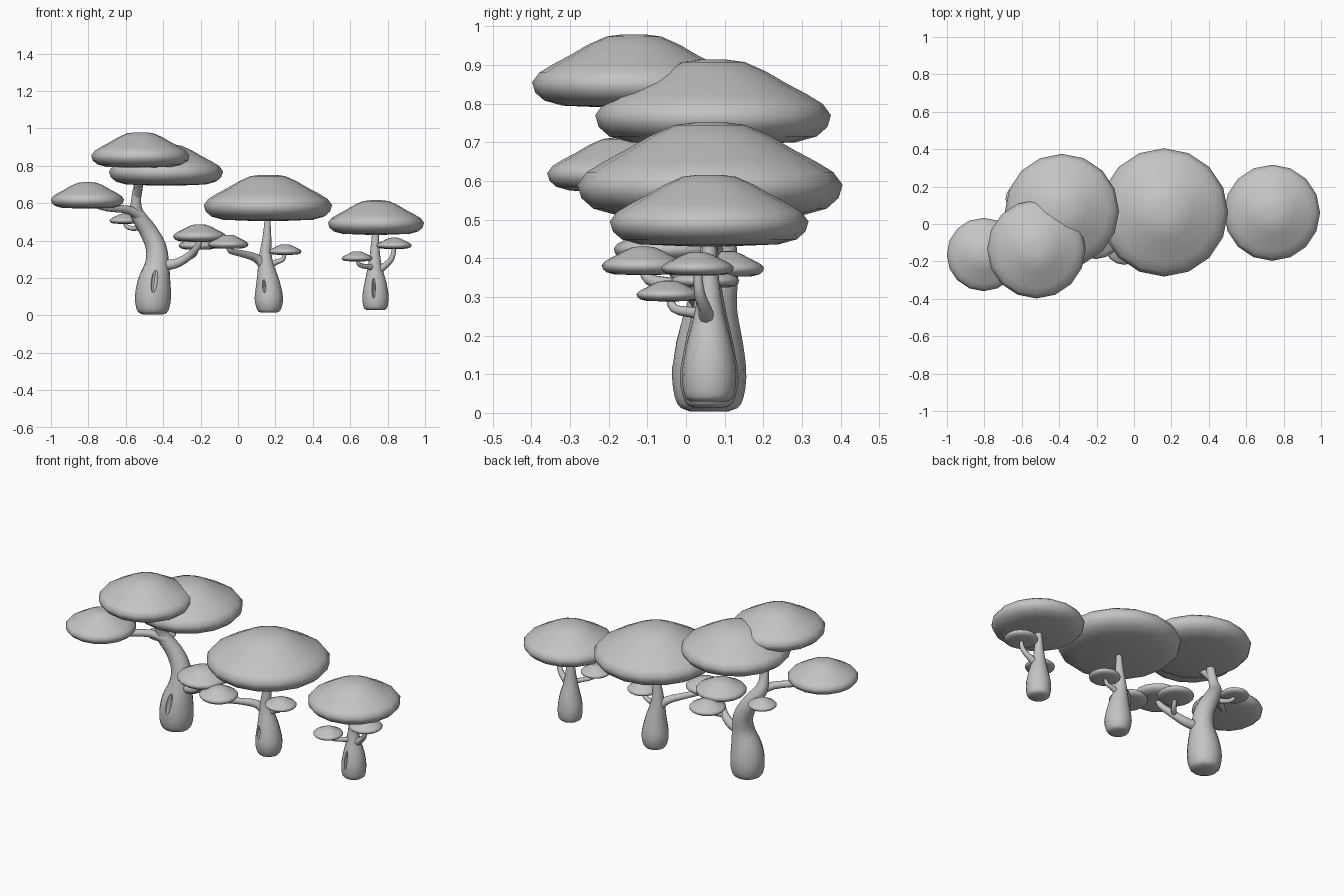
import bpy, bmesh, math
from mathutils import Vector

if "Cube" in bpy.data.objects:
    bpy.data.objects.remove(bpy.data.objects["Cube"])

grey = bpy.data.materials.new("plain_grey")
grey.diffuse_color = (0.55, 0.55, 0.55, 1)
grey.use_nodes = True
grey.node_tree.nodes["Principled BSDF"].inputs["Base Color"].default_value = grey.diffuse_color


def finish(bm, name, angle=50):
    bmesh.ops.recalc_face_normals(bm, faces=bm.faces)
    me = bpy.data.meshes.new(name)
    bm.to_mesh(me)
    bm.free()
    ob = bpy.data.objects.new(name, me)
    bpy.context.collection.objects.link(ob)
    me.materials.append(grey)
    bpy.ops.object.select_all(action='DESELECT')
    ob.select_set(True)
    bpy.context.view_layer.objects.active = ob
    bpy.ops.object.shade_smooth_by_angle(angle=math.radians(angle))
    return ob


def skin(bm, rings):
    """Join rings of vertices into a closed skin."""
    n = len(rings[0])
    for a, b in zip(rings, rings[1:]):
        for i in range(n):
            j = (i + 1) % n
            bm.faces.new((a[i], a[j], b[j], b[i]))
    bm.faces.new(rings[0])
    bm.faces.new(rings[-1])


def spline(pts, steps):
    """Catmull-Rom smoothing of (x, y, z, radius) points."""
    p = [Vector(q) for q in pts]
    p = [p[0] * 2 - p[1]] + p + [p[-1] * 2 - p[-2]]
    out = []
    for i in range(1, len(p) - 2):
        a, b, c, d = p[i - 1:i + 3]
        for s in range(steps):
            t = s / steps
            out.append(0.5 * (2 * b + (c - a) * t + (2 * a - 5 * b + 4 * c - d) * t ** 2
                              + (3 * b - a - 3 * c + d) * t ** 3))
    return out + [p[-2]]


def limb(name, pts, sides=12, steps=3):
    """Tapered tube along a smoothed path."""
    path = spline(pts, steps)
    bm = bmesh.new()
    rings = []
    for i, q in enumerate(path):
        lo, hi = path[max(i - 1, 0)], path[min(i + 1, len(path) - 1)]
        rot = Vector((0, 0, 1)).rotation_difference((hi - lo).xyz)
        ring = []
        for k in range(sides):
            a = 2 * math.pi * k / sides
            ring.append(bm.verts.new(q.xyz + rot @ Vector((math.cos(a), math.sin(a), 0)) * q.w))
        rings.append(ring)
    skin(bm, rings)
    return finish(bm, name)


# Cap outline for a radius of one, with the rim at height zero
OUTLINE = [(.12, .47), (.27, .45), (.45, .37), (.63, .265), (.8, .175), (.93, .095),
           (1, 0), (.97, -.1), (.88, -.18), (.7, -.23), (.2, -.25)]


def cap(name, x, y, z, r, flat=1.0):
    bm = bmesh.new()
    rings = []
    for pr, pz in OUTLINE:
        rings.append([bm.verts.new((x + r * pr * math.cos(math.tau * k / 16),
                                    y + r * pr * math.sin(math.tau * k / 16),
                                    z + r * pz * flat)) for k in range(16)])
    skin(bm, rings)
    return finish(bm, name, 60)


def hollow(trunk, loc, size, tilt=0):
    """Narrow almond-shaped hollow cut into a trunk."""
    bpy.ops.mesh.primitive_uv_sphere_add(segments=12, ring_count=8, location=loc,
                                         rotation=(0, tilt, 0))
    cutter = bpy.context.object
    cutter.name = trunk.name + "_hollow_cutter"
    cutter.scale = size
    cutter.hide_render = True
    cutter.hide_viewport = True
    cutter.data.materials.append(grey)
    m = trunk.modifiers.new("hollow", 'BOOLEAN')
    m.operation = 'DIFFERENCE'
    m.solver = 'EXACT'
    m.object = cutter


# Caps: name, x, y, rim height, radius, flattening
for c in [
    ("middle_tree_cap", .16, .062, .59, .343, 1),
    ("small_tree_cap", .738, .06, .495, .257, 1),
    ("tall_tree_back_cap", -.385, .07, .77, .305, 1),
    ("tall_tree_top_cap", -.522, -.135, .855, .263, 1),
    ("tall_tree_left_cap", -.805, -.163, .62, .196, 1),
    ("tall_tree_tiny_cap", -.607, .135, .508, .08, .95),
    ("tall_tree_right_cap", -.205, -.045, .425, .142, .92),
    ("tall_tree_rear_right_cap", -.215, .1, .375, .102, .92),
    ("middle_tree_left_cap", -.052, -.11, .382, .108, .95),
    ("middle_tree_right_cap", .252, .05, .343, .088, .9),
    ("small_tree_left_cap", .637, -.045, .307, .083, .9),
    ("small_tree_right_cap", .835, .03, .376, .094, .9),
]:
    cap(*c)

# Trunks
tall = limb("tall_tree_trunk", [
    (-.455, .06, .004, .05), (-.455, .06, .022, .082), (-.455, .06, .09, .096),
    (-.448, .06, .18, .088), (-.432, .068, .28, .064), (-.44, .08, .37, .055),
    (-.485, .078, .46, .047), (-.54, .05, .545, .037), (-.545, .03, .61, .027),
    (-.535, .02, .68, .025), (-.515, .03, .77, .02)], 16)
middle = limb("middle_tree_trunk", [
    (.165, .06, .014, .04), (.165, .06, .028, .062), (.165, .06, .09, .076),
    (.16, .06, .18, .062), (.15, .06, .26, .044), (.147, .06, .33, .032),
    (.155, .06, .42, .023), (.158, .06, .53, .014)], 16)
small = limb("small_tree_trunk", [
    (.735, .06, .03, .05), (.735, .06, .045, .064), (.735, .06, .1, .07),
    (.735, .06, .17, .06), (.732, .06, .25, .04), (.732, .06, .33, .027),
    (.735, .06, .46, .016)], 16)

# Hollows on the front of each trunk
hollow(tall, (-.445, -.03, .2), (.018, .025, .08), .12)
hollow(middle, (.138, -.008, .165), (.011, .02, .045), -.12)
hollow(small, (.725, -.002, .15), (.01, .02, .06))

# Branches
limb("tall_tree_top_branch", [(-.54, .02, .64, .022), (-.53, -.03, .7, .022),
                              (-.525, -.1, .76, .02), (-.522, -.13, .83, .016)])
limb("tall_tree_left_branch", [(-.52, .05, .53, .03), (-.59, 0, .565, .022),
                               (-.7, -.09, .575, .019), (-.79, -.155, .6, .015)])
limb("tall_tree_tiny_branch", [(-.51, .07, .48, .018), (-.555, .1, .465, .014),
                               (-.595, .13, .475, .012), (-.605, .135, .505, .009)], 8)
limb("tall_tree_right_branch", [(-.42, .06, .27, .032), (-.34, .045, .275, .026),
                                (-.265, .015, .315, .022), (-.215, -.03, .37, .018),
                                (-.205, -.045, .42, .014)])
limb("tall_tree_rear_right_branch", [(-.27, .02, .31, .016), (-.235, .06, .325, .014),
                                     (-.217, .095, .37, .011)], 8)
limb("middle_tree_left_branch", [(.15, .06, .25, .03), (.1, .04, .305, .023),
                                 (.02, -.03, .33, .018), (-.04, -.095, .345, .015),
                                 (-.052, -.11, .38, .012)])
limb("middle_tree_right_branch", [(.155, .06, .26, .018), (.205, .06, .285, .014),
                                  (.24, .055, .3, .012), (.252, .05, .34, .009)], 8)
limb("small_tree_left_branch", [(.725, .05, .255, .018), (.695, .015, .26, .014),
                                (.65, -.03, .27, .012), (.638, -.045, .305, .009)], 8)
limb("small_tree_right_branch", [(.735, .055, .23, .022), (.785, .05, .265, .018),
                                 (.825, .035, .31, .014), (.835, .03, .37, .01)], 8)
